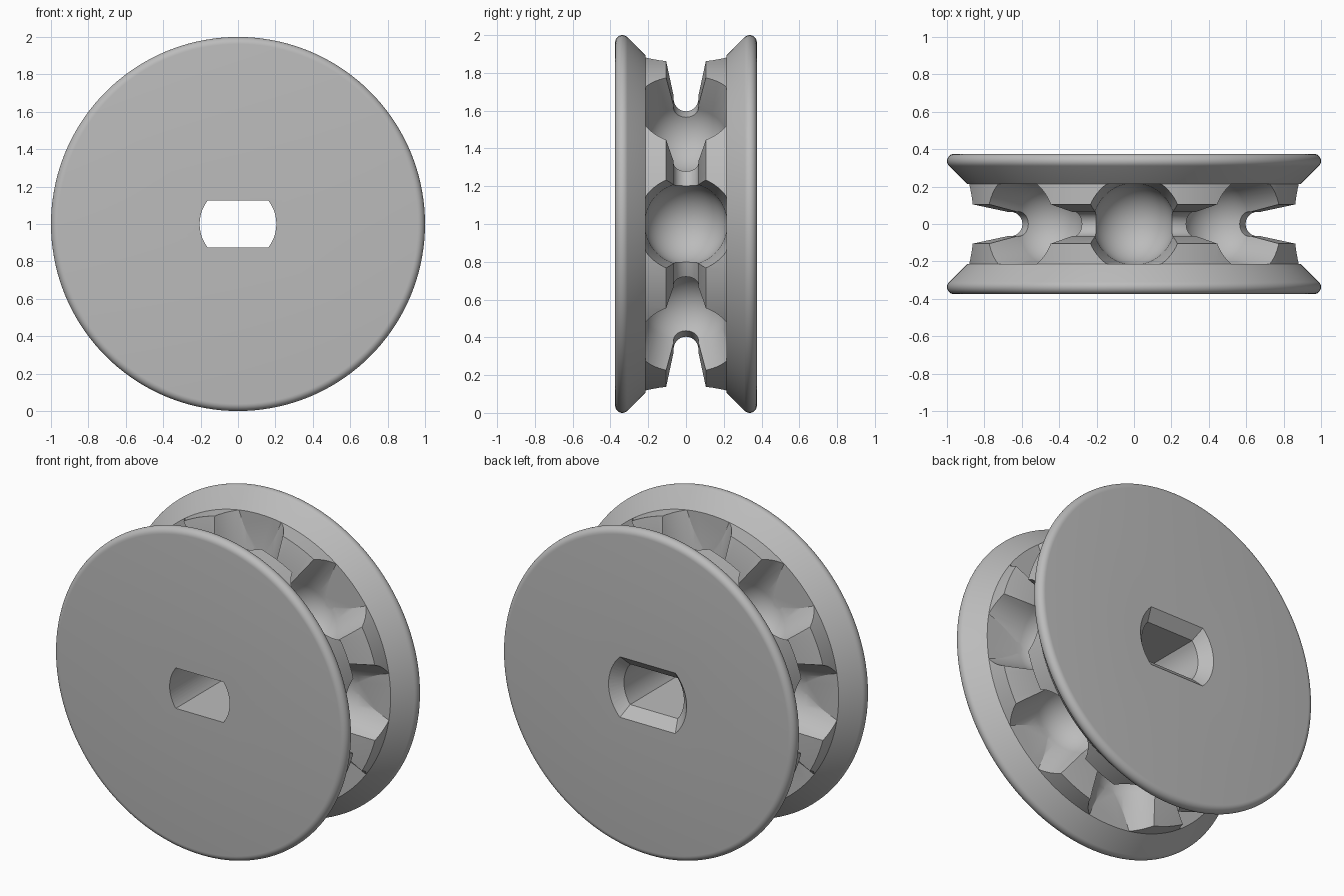
import bpy, bmesh
from math import sin, cos, pi, asin, radians
from mathutils import Matrix, Vector

old = bpy.data.objects.get("Cube")
if old:
    bpy.data.objects.remove(old, do_unlink=True)

HUB_R = 0.893      # radius of the toothed hub
HUB_Y = 0.215      # half width of the hub between the flanges
HALF_W = 0.375     # half width of the whole wheel
POCKETS = 8
CENTRE = Matrix.Translation((0, 0, 1))

metal = bpy.data.materials.new("light_grey")
metal.use_nodes = True
grey = (0.5, 0.5, 0.5, 1)
metal.diffuse_color = grey
metal.node_tree.nodes["Principled BSDF"].inputs["Base Color"].default_value = grey


def arc(cx, cy, r, a0, a1, n):
    """Points on an arc, angles in degrees."""
    steps = [radians(a0 + (a1 - a0) * i / n) for i in range(n + 1)]
    return [(cx + r * cos(a), cy + r * sin(a)) for a in steps]


def lathe(profile, axis, segments, closed=False):
    """Spin (radius, height) points around the z or y axis."""
    bm = bmesh.new()
    vs = [bm.verts.new((r, 0, h) if axis == 'Z' else (r, h, 0)) for r, h in profile]
    pairs = list(zip(vs, vs[1:])) + ([(vs[-1], vs[0])] if closed else [])
    edges = [bm.edges.new(p) for p in pairs]
    direction = (0, 0, 1) if axis == 'Z' else (0, 1, 0)
    bmesh.ops.spin(bm, geom=vs + edges, cent=(0, 0, 0), axis=direction,
                   angle=2 * pi, steps=segments)
    bmesh.ops.remove_doubles(bm, verts=bm.verts, dist=1e-5)
    bmesh.ops.recalc_face_normals(bm, faces=bm.faces)
    return bm


def to_object(bm, name):
    bmesh.ops.transform(bm, matrix=CENTRE, verts=bm.verts)
    mesh = bpy.data.meshes.new(name)
    bm.to_mesh(mesh)
    bm.free()
    mesh.materials.append(metal)
    ob = bpy.data.objects.new(name, mesh)
    bpy.context.collection.objects.link(ob)
    return ob


# Wheel body: two rounded, bevelled flanges joined by the hub
f = 0.038
half = ([(0, HALF_W)]
        + arc(1 - f, HALF_W - f, f, 90, -45, 10)
        + [(HUB_R, HUB_Y)])
body = half + [(r, -y) for r, y in reversed(half)]
wheel = to_object(lathe(body, 'Y', 144), "chain_wheel")

# Chain groove: tapered slot with a round bottom
g = 0.066
slot = [(1.1, 0.14), (HUB_R, 0.105)]
slot += arc(0.63 + g, 0, g, 80, 280, 14) + [(r, -y) for r, y in reversed(slot)]
groove = to_object(lathe(slot, 'Y', 144, closed=True), "groove_cutter")

# Ball pockets: hemisphere with a flared mouth, trimmed to the hub width
seat_r, seat_h = 0.218, 0.677
cup = arc(0, seat_h, seat_r, -90, 0, 14) + [(0.293, 1.05), (0, 1.05)]
single = lathe(cup, 'Z', 64)
for side in (1, -1):
    cut = bmesh.ops.bisect_plane(
        single, geom=single.verts[:] + single.edges[:] + single.faces[:],
        plane_co=(0, side * HUB_Y, 0), plane_no=(0, side, 0), clear_outer=True)
    rim = [e for e in cut["geom_cut"] if isinstance(e, bmesh.types.BMEdge)]
    bmesh.ops.holes_fill(single, edges=rim, sides=0)
bmesh.ops.recalc_face_normals(single, faces=single.faces)
template = bpy.data.meshes.new("pocket_template")
single.to_mesh(template)
single.free()
ring = bmesh.new()
for i in range(POCKETS):
    before = set(ring.verts)
    ring.from_mesh(template)
    bmesh.ops.transform(ring, matrix=Matrix.Rotation(2 * pi * i / POCKETS, 4, 'Y'),
                        verts=[v for v in ring.verts if v not in before])
bpy.data.meshes.remove(template)
pockets = to_object(ring, "pocket_cutter")


# Shaft hole: double-flat bore with a chamfer at the back
def bore_ring(bm, y, grow):
    r, h = 0.205 + grow, 0.125 + grow
    a = asin(h / r) * 180 / pi
    pts = arc(0, 0, r, -a, a, 16) + arc(0, 0, r, 180 - a, 180 + a, 16)
    return [bm.verts.new((x, y, z)) for x, z in pts]


bm = bmesh.new()
c = 0.062
rings = [bore_ring(bm, -0.5, 0), bore_ring(bm, HALF_W - c, 0),
         bore_ring(bm, HALF_W + c, 2 * c)]
for lo, hi in zip(rings, rings[1:]):
    for i in range(len(lo)):
        j = (i + 1) % len(lo)
        bm.faces.new((lo[i], lo[j], hi[j], hi[i]))
bm.faces.new(rings[0])
bm.faces.new(rings[-1])
bmesh.ops.recalc_face_normals(bm, faces=bm.faces)
bore = to_object(bm, "bore_cutter")

# Cut everything out of the wheel
bpy.context.view_layer.objects.active = wheel
wheel.select_set(True)
for cutter in (groove, pockets, bore):
    mod = wheel.modifiers.new(cutter.name, 'BOOLEAN')
    mod.operation = 'DIFFERENCE'
    mod.solver = 'EXACT'
    mod.object = cutter
    bpy.ops.object.modifier_apply(modifier=mod.name)
    bpy.data.objects.remove(cutter, do_unlink=True)

bpy.ops.object.select_all(action='DESELECT')
wheel.select_set(True)
bpy.ops.object.shade_smooth_by_angle(angle=radians(25))
